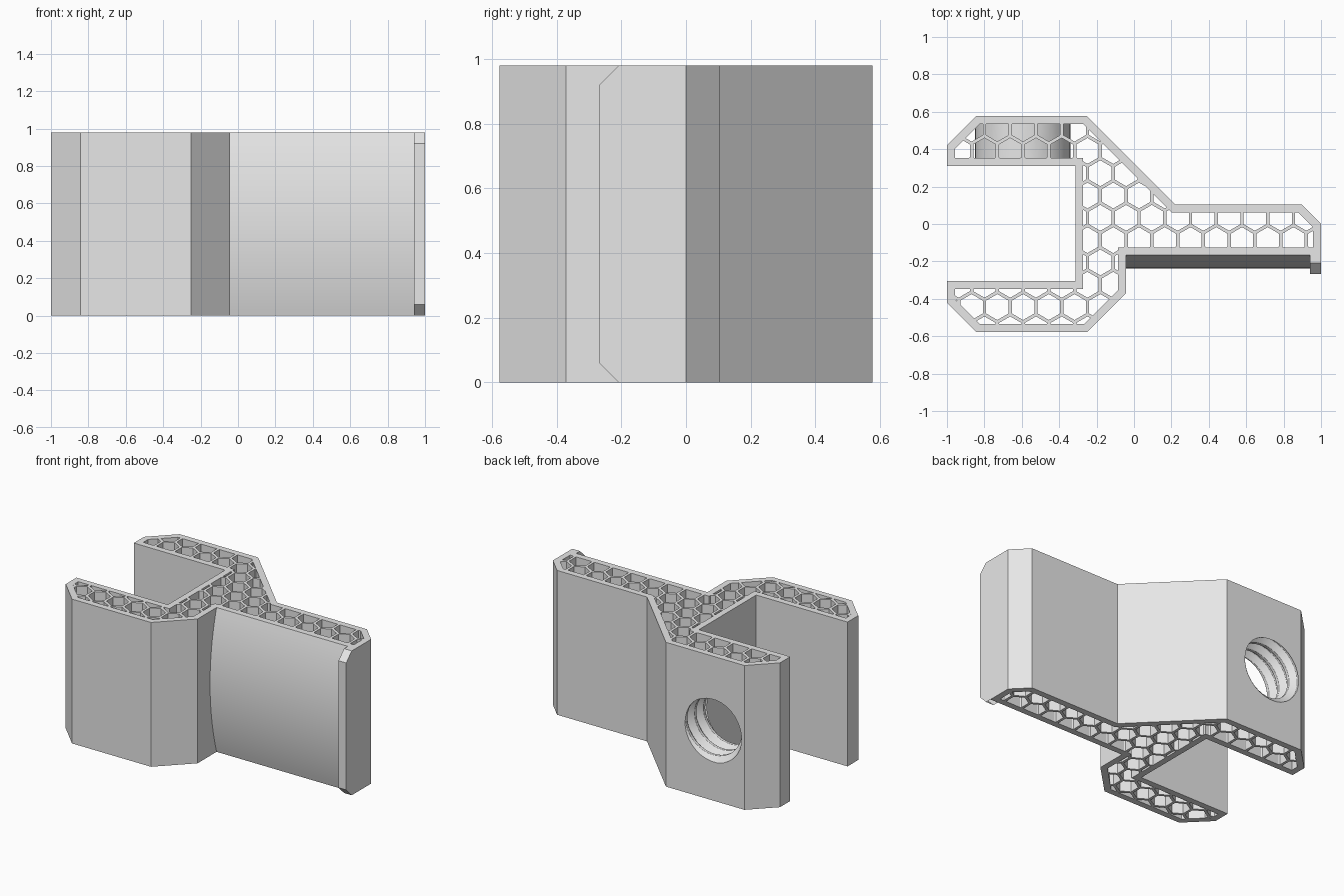
import bpy, bmesh, math
from mathutils import Vector

if "Cube" in bpy.data.objects:
    bpy.data.objects.remove(bpy.data.objects["Cube"])

H = 0.98            # height of the bracket
WALL = 0.042        # outer wall thickness
PITCH = 0.1377      # honeycomb cell spacing
RIB = 0.018         # honeycomb rib thickness
HOLE = (-0.595, 0.49)   # x, z of the threaded hole

grey = bpy.data.materials.new("light grey")
grey.diffuse_color = (0.8, 0.8, 0.8, 1)
grey.use_nodes = True
grey.node_tree.nodes["Principled BSDF"].inputs["Base Color"].default_value = grey.diffuse_color


def finish(name, bm):
    bmesh.ops.recalc_face_normals(bm, faces=bm.faces[:])
    me = bpy.data.meshes.new(name)
    bm.to_mesh(me)
    bm.free()
    ob = bpy.data.objects.new(name, me)
    bpy.context.collection.objects.link(ob)
    me.materials.append(grey)
    return ob


def add_prism(bm, ring, offset):
    a = [bm.verts.new(p) for p in ring]
    b = [bm.verts.new(Vector(p) + Vector(offset)) for p in ring]
    bm.faces.new(a)
    bm.faces.new(b)
    for i in range(len(a)):
        j = (i + 1) % len(a)
        bm.faces.new((a[i], a[j], b[j], b[i]))


def prism(name, ring, offset):
    bm = bmesh.new()
    add_prism(bm, ring, offset)
    return finish(name, bm)


def combine(target, tool, operation):
    """Apply a boolean to target and discard the tool."""
    mod = target.modifiers.new("boolean", 'BOOLEAN')
    mod.operation, mod.solver, mod.object = operation, 'EXACT', tool
    dg = bpy.context.evaluated_depsgraph_get()
    me = bpy.data.meshes.new_from_object(target.evaluated_get(dg))
    target.modifiers.clear()
    target.data = me
    bpy.data.objects.remove(tool)


def inset(pts, d):
    """Mitred inward offset of a counter-clockwise outline."""
    out = []
    for i, p in enumerate(pts):
        p, a, b = Vector(p), Vector(pts[i - 1]), Vector(pts[(i + 1) % len(pts)])
        u, v = (p - a).normalized(), (b - p).normalized()
        n1, n2 = Vector((-u.y, u.x)), Vector((-v.y, v.x))
        out.append(p + (n1 + n2) * d / (1 + n1.dot(n2)))
    return out


# Bracket outline: two left arms around a slot, one right arm
outline = [(-1, 0.42), (-1, 0.31), (-0.314, 0.31), (-0.314, -0.305),
           (-1, -0.305), (-1, -0.42), (-0.843, -0.577), (-0.25, -0.577),
           (-0.044, -0.371), (-0.044, -0.167), (1, -0.167), (1, 0),
           (0.896, 0.104), (0.22, 0.104), (-0.253, 0.577), (-0.843, 0.577)]
body = prism("bracket_body", [(x, y, 0) for x, y in outline], (0, 0, H))

# Bowed pad on the front of the right arm
sag, half = 0.07, H / 2
R = (half ** 2 + sag ** 2) / (2 * sag)
arc = math.asin(half / R)
pad = [(-0.06, -0.167 - sag + R - R * math.cos(t), half + R * math.sin(t))
       for t in (arc * (i / 12 - 1) for i in range(25))]
pad = [(-0.06, -0.15, 0)] + pad + [(-0.06, -0.15, H)]
combine(body, prism("pad", pad, (1.03, 0, 0)), 'UNION')

# Chamfered end lip
lip = [(-0.15, 0), (-0.208, 0), (-0.267, 0.059), (-0.267, H - 0.059),
       (-0.208, H), (-0.15, H)]
combine(body, prism("lip", [(0.942, y, z) for y, z in lip], (0.058, 0, 0)), 'UNION')

# Honeycomb cells, trimmed to the inside of the outer wall
bm = bmesh.new()
radius = (PITCH - RIB) / math.sqrt(3)
for row in range(-6, 6):
    cy = 0.033 + row * PITCH * math.sqrt(3) / 2
    for n in range(-10, 6):
        cx = 0.302 + (n + (0.5 if row % 2 == 0 else 0)) * PITCH
        add_prism(bm, [(cx + radius * math.sin(k * math.pi / 3),
                        cy + radius * math.cos(k * math.pi / 3), -0.1)
                       for k in range(6)], (0, 0, H + 0.2))
cells = finish("cells", bm)
core = prism("core", [(p.x, p.y, -0.05) for p in inset(outline, WALL)],
             (0, 0, H + 0.1))
combine(cells, core, 'INTERSECT')

# Solid sleeve kept around the threaded hole
sleeve = [(HOLE[0] + 0.255 * math.cos(k * math.pi / 24), 0.25,
           HOLE[1] + 0.255 * math.sin(k * math.pi / 24)) for k in range(48)]
combine(cells, prism("sleeve", sleeve, (0, 0.4, 0)), 'DIFFERENCE')
combine(body, cells, 'DIFFERENCE')

# Helical thread cutter
S, TURN, MINOR, MAJOR = 32, 0.095, 0.195, 0.232
bm = bmesh.new()
rings = []
for j in range(int(0.33 / TURN * S)):
    ring = []
    for i in range(S):
        phase = ((j - i) % S) / S
        f = min(1, max(0, 1.25 - abs(phase - 0.5) * 3.2))
        r, t = MINOR + (MAJOR - MINOR) * f, 2 * math.pi * i / S
        ring.append(bm.verts.new((HOLE[0] + r * math.cos(t), 0.28 + j * TURN / S,
                                  HOLE[1] + r * math.sin(t))))
    rings.append(ring)
for a, b in zip(rings, rings[1:]):
    for i in range(S):
        k = (i + 1) % S
        bm.faces.new((a[i], a[k], b[k]))
        bm.faces.new((a[i], b[k], b[i]))
bm.faces.new(rings[0])
bm.faces.new(rings[-1])
combine(body, finish("thread", bm), 'DIFFERENCE')

# Smooth the curved surfaces, keep corners sharp
bpy.context.view_layer.objects.active = body
body.select_set(True)
bpy.ops.object.shade_smooth_by_angle(angle=math.radians(25))
